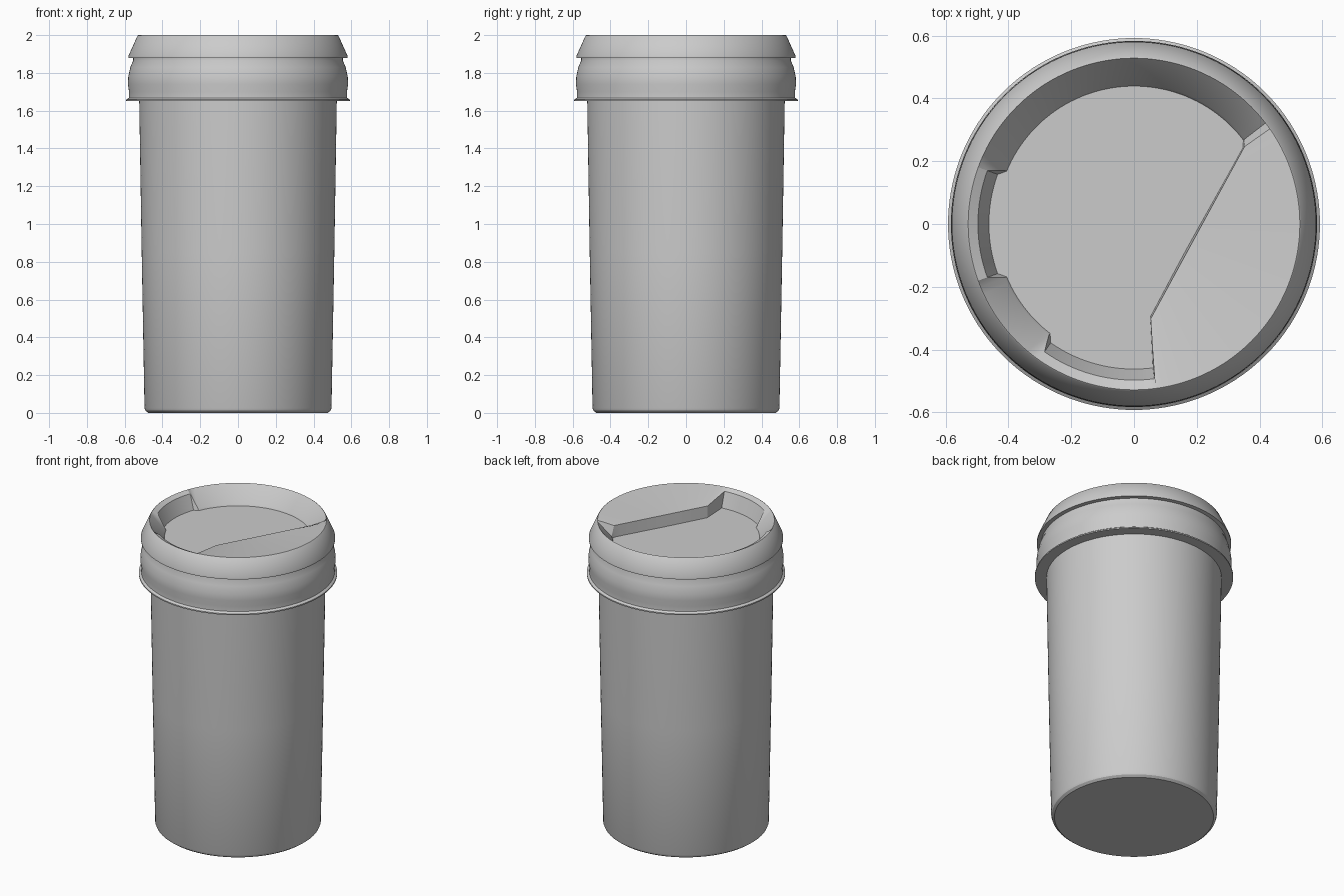
import bpy
import bmesh
from math import cos, sin, radians, pi

SEGMENTS = 144

if "Cube" in bpy.data.objects:
    bpy.data.objects.remove(bpy.data.objects["Cube"])

# One plain grey for the whole tumbler
grey = bpy.data.materials.new("plain grey")
grey.use_nodes = True
grey.diffuse_color = (0.6, 0.6, 0.6, 1)
grey.node_tree.nodes["Principled BSDF"].inputs["Base Color"].default_value = grey.diffuse_color


def lathe(name, rings, cap_first=False, cap_last=False):
    """Bridge rings; each ring is an (r, z) pair or a function of degrees giving one."""
    bm = bmesh.new()
    loops = []
    for ring in rings:
        loop = []
        for i in range(SEGMENTS):
            deg = 360 * i / SEGMENTS
            r, z = ring(deg) if callable(ring) else ring
            a = radians(deg)
            loop.append(bm.verts.new((r * cos(a), r * sin(a), z)))
        loops.append(loop)
    for low, high in zip(loops, loops[1:]):
        for i in range(SEGMENTS):
            j = (i + 1) % SEGMENTS
            bm.faces.new((low[i], low[j], high[j], high[i]))
    if cap_first:
        bm.faces.new(loops[0][::-1])
    if cap_last:
        bm.faces.new(loops[-1])
    mesh = bpy.data.meshes.new(name)
    bm.to_mesh(mesh)
    bm.free()
    mesh.materials.append(grey)
    obj = bpy.data.objects.new(name, mesh)
    bpy.context.collection.objects.link(obj)
    bpy.ops.object.select_all(action="DESELECT")
    obj.select_set(True)
    bpy.context.view_layer.objects.active = obj
    bpy.ops.object.shade_smooth_by_angle(angle=radians(30))
    return obj


# Recess outline: a round well cut off by a straight ledge, with two drinking notches
FLOOR = 1.89


def on_ledge(deg):
    return deg <= 36 or deg >= 279


def in_notch(deg):
    return 159 <= deg <= 201 or 235 <= deg < 279


def lip(deg):
    if on_ledge(deg):
        return min(0.445, 0.191 / cos(radians(deg + 28.6))), 1.965
    if in_notch(deg):
        return 0.497, 1.985
    return 0.445, FLOOR + 0.012


def well_floor(deg):
    r, z = lip(deg)
    return r - (0.035 if in_notch(deg) else 0.006), FLOOR


# Tapered cup body
lathe("cup_body", [(0.475, 0), (0.49, 0.012), (0.495, 0.025), (0.51, 0.85),
                   (0.523, 1.65), (0.523, 1.7)], cap_first=True)

# Lid: flange, bulging skirt, groove, sloped rim, then the recessed top
lathe("lid", [(0.52, 1.65), (0.592, 1.65), (0.592, 1.658), (0.578, 1.668),
              (0.577, 1.7), (0.583, 1.74), (0.581, 1.78), (0.57, 1.83),
              (0.555, 1.866), (0.555, 1.878), (0.58, 1.88), (0.58, 1.89),
              (0.532, 1.997), (0.528, 2.0), lip, well_floor], cap_last=True)
